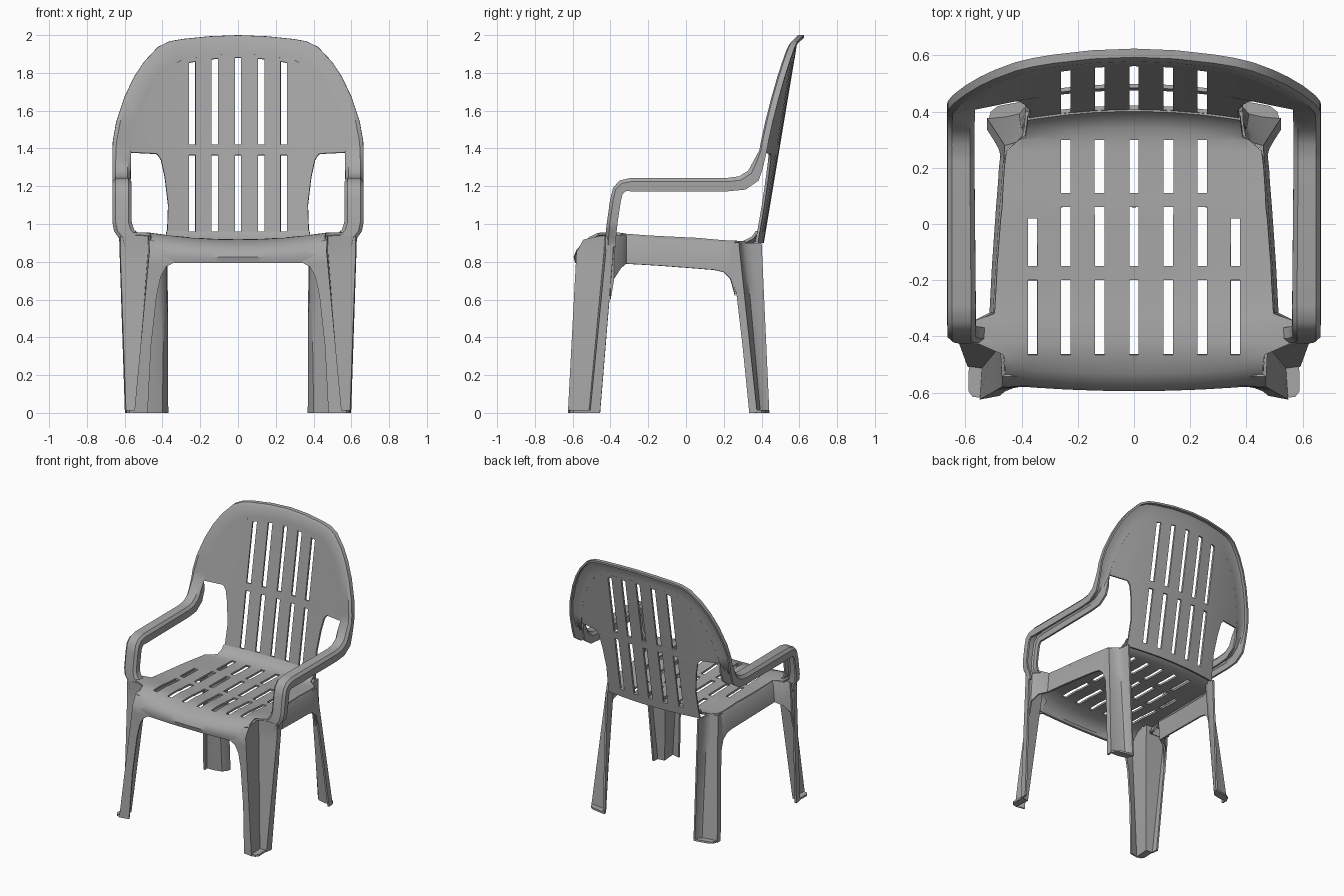
import bpy, bmesh, math
from mathutils import Vector

cube = bpy.data.objects.get("Cube")
if cube:
    bpy.data.objects.remove(cube, do_unlink=True)

plastic = bpy.data.materials.new("grey_plastic")
plastic.use_nodes = True
GREY = (0.38, 0.38, 0.38, 1)
plastic.diffuse_color = GREY
plastic.node_tree.nodes["Principled BSDF"].inputs["Base Color"].default_value = GREY


def shell(name, rows, skip=lambda i, j: False, thick=0.014):
    """Skin rows of points, mirror across x and give the sheet a thickness."""
    bm = bmesh.new()
    grid = [[bm.verts.new(p) for p in row] for row in rows]
    for i in range(len(grid) - 1):
        for j in range(len(grid[0]) - 1):
            if not skip(i, j):
                bm.faces.new((grid[i][j], grid[i][j + 1], grid[i + 1][j + 1], grid[i + 1][j]))
    bmesh.ops.remove_doubles(bm, verts=bm.verts, dist=0.0005)
    bmesh.ops.recalc_face_normals(bm, faces=bm.faces)
    mesh = bpy.data.meshes.new(name)
    bm.to_mesh(mesh)
    bm.free()
    mesh.materials.append(plastic)
    ob = bpy.data.objects.new(name, mesh)
    bpy.context.collection.objects.link(ob)
    mirror = ob.modifiers.new("mirror", 'MIRROR')
    mirror.merge_threshold = 0.001
    solid = ob.modifiers.new("thickness", 'SOLIDIFY')
    solid.thickness = thick
    solid.offset = 0
    bpy.ops.object.select_all(action='DESELECT')
    ob.select_set(True)
    bpy.context.view_layer.objects.active = ob
    for m in ("mirror", "thickness"):
        bpy.ops.object.modifier_apply(modifier=m)
    bpy.ops.object.shade_smooth_by_angle(angle=math.radians(35))


def within(v, spans):
    return any(a - 0.001 <= v < b - 0.001 for a, b in spans)


def lerp(a, b, t):
    return a + (b - a) * t


def lerp_points(low, high, t, z):
    return [(lerp(p[0], q[0], t), lerp(p[1], q[1], t), z) for p, q in zip(low, high)]


SLOT_X = [0, .016, .105, .14, .226, .26]

# Seat: rows of (y, height at centre, half width), back corners cut for the legs
seat_rows = [(-.58, .796, .46), (-.588, .825, .46), (-.575, .858, .46), (-.53, .89, .46),
             (-.465, .91, .465), (-.42, .912, .57), (-.345, .912, .57), (-.32, .908, .497),
             (-.2, .903, .49), (-.15, .902, .488), (.02, .9, .475), (.06, .9, .47),
             (.11, .897, .468), (.2, .893, .462), (.26, .893, .455), (.3, .893, .41),
             (.345, .9, .387), (.385, .922, .382), (.407, .955, .379)]


def seat_point(x, y, z):
    rise = (.02 - .03 * y) * (min(x, .48) / .45) ** 2 * min(1, (z - .796) / .1)
    bow = .1 * x * x if y < -.5 else (-.22 * x * x if y > .32 else 0)
    return (x, y + bow, z + rise)


def seat_slot(i, j):
    y = seat_rows[i][0]
    if j in (0, 2, 4):
        return within(y, [(-.465, -.2), (-.15, .06), (.11, .3)])
    return j == 6 and within(y, [(-.465, -.2), (-.15, .02)])


shell("seat", [[seat_point(x, y, z) for x in SLOT_X + [.345, .378, (.378 + w) / 2, w]]
               for y, z, w in seat_rows], seat_slot)

# Side aprons: (x, y, top, bottom), arched into the legs
apron = [(.598, -.4, .92, .6), (.592, -.382, .935, .71), (.555, -.35, .945, .765),
         (.497, -.32, .942, .79), (.487, -.15, .926, .78), (.473, .05, .915, .765),
         (.465, .15, .908, .757), (.462, .2, .905, .745), (.458, .235, .903, .71),
         (.455, .26, .9, .62)]
shell("side_apron", [[(x - .01, y, t), (x, y, t - .012), (x + .012, y, b)]
                     for x, y, t, b in apron])


# Backrest panel, leaning and bowed in plan
def back_y(x, z):
    return .41 + .167 * (z - .93) - .22 * x * x


back_rows = [(.9, .38), (.96, .375), (1.1, .37), (1.25, .388), (1.34, .408), (1.365, .424),
             (1.372, .435), (1.378, .57), (1.42, .565), (1.55, .535), (1.68, .482),
             (1.76, .435), (1.8, .4), (1.88, .36), (1.9, .31)]


def back_row(z, w):
    xs = SLOT_X + [lerp(.26, w, k / 3) for k in (1, 2, 3)]
    arch = .4 if z > 1.85 else 0
    return [(x, back_y(x, z - arch * x * x), z - arch * x * x) for x in xs]


shell("backrest", [back_row(*r) for r in back_rows],
      lambda i, j: j in (0, 2, 4) and within(back_rows[i][0], [(.96, 1.365), (1.42, 1.88)]))

# Armrest channel running on into the rim of the backrest
# Arm stations: inner x, outer x, y, z, flange y, flange z
arm = [(.49, .618, -.42, .88, .05, 0), (.515, .625, -.42, .93, .05, 0),
       (.555, .65, -.417, .965, .05, 0), (.57, .658, -.412, 1.01, .05, 0),
       (.57, .658, -.395, 1.13, .05, -.01), (.57, .658, -.38, 1.19, .045, -.03),
       (.57, .658, -.347, 1.225, .03, -.05), (.57, .658, -.29, 1.238, 0, -.065),
       (.575, .658, .22, 1.238, 0, -.065), (.575, .658, .285, 1.247, .03, -.065),
       (.575, .658, .335, 1.28, .05, -.05), (.573, .658, .363, 1.33, .045, -.03)]
# Rim stations: inner x, inner z, outer x, outer z
rim = [(.57, 1.378, .658, 1.39), (.565, 1.42, .656, 1.44), (.535, 1.55, .638, 1.54),
       (.482, 1.68, .595, 1.67), (.435, 1.76, .545, 1.775), (.4, 1.8, .492, 1.855),
       (.36, 1.828, .42, 1.932), (.31, 1.862, .36, 1.961), (.26, 1.873, .29, 1.973),
       (.14, 1.892, .15, 1.987), (0, 1.9, 0, 1.993)]


def channel(inner, outer, f_in, f_out):
    a, b = Vector(inner), Vector(outer)
    fi, fo = Vector(f_in), Vector(f_out)
    return [a + fi, a + fi * .25, a.lerp(b, .15), b.lerp(a, .15), b + fo * .25, b + fo]


sections = [channel((xi, y, z), (xo, y, z), (0, fy, fz), (0, fy, fz))
            for xi, xo, y, z, fy, fz in arm]
sections += [channel((xi, back_y(xi, zi), zi), (xo, back_y(xo, zo), zo),
                     (0, 0, 0), (0, .037, 0)) for xi, zi, xo, zo in rim]
shell("armrest_and_back_rim", sections)

# Front legs: grooved corner section, inner edge arched into the front apron
front_low = [(.545, -.62), (.537, -.51), (.588, -.503), (.592, -.455)]
front_high = [(.465, -.575), (.472, -.43), (.618, -.42), (.62, -.385)]
rows = []
for z, inner in [(0, .48), (.35, .462), (.62, .432), (.72, .41), (.775, .38),
                 (.795, .34), (.85, .34)]:
    t = z / .85
    rows.append([(inner, lerp(-.605, -.568, t), z)] + lerp_points(front_low, front_high, t, z))
# The top edge tucks in against the rolled seat front
tops = [(.035, .88), (.035, .915), (0, .942), (0, .935), (0, .935)]
rows.append([(x, y + dy, z) for (x, y, _), (dy, z) in zip(rows[-1], tops)])
shell("front_leg", rows)

# Rear legs: hollow curved section, front edge arched into the side apron
rear_low = [(.376, .44), (.382, .415), (.405, .388), (.455, .376), (.518, .372), (.516, .335)]
rear_high = [(.38, .4), (.383, .35), (.392, .31), (.415, .285), (.455, .275), (.457, .25)]
rows = []
for z, front in [(0, 0), (.35, -.002), (.62, -.008), (.7, -.02), (.75, -.035), (.9, -.03)]:
    pts = lerp_points(rear_low, rear_high, z / .9, z)
    x, y, _ = pts[-1]
    pts[-1] = (x, y + front, z)
    rows.append(pts)
shell("rear_leg", rows)

# Flat feet filling the hollow of each leg
FOOT_Z = .007
feet = {"front_foot": ([(.54, -.62), (.575, -.615), (.59, -.595)],
                       [(.537, -.51), (.56, -.507), (.588, -.503)]),
        "rear_foot": ([(.376, .44), (.405, .435), (.485, .42), (.51, .4), (.518, .372)],
                      [(.382, .415), (.405, .388), (.43, .382), (.455, .376), (.518, .37)])}
for name, edges in feet.items():
    shell(name, [[(x, y, FOOT_Z) for x, y in edge] for edge in edges])
